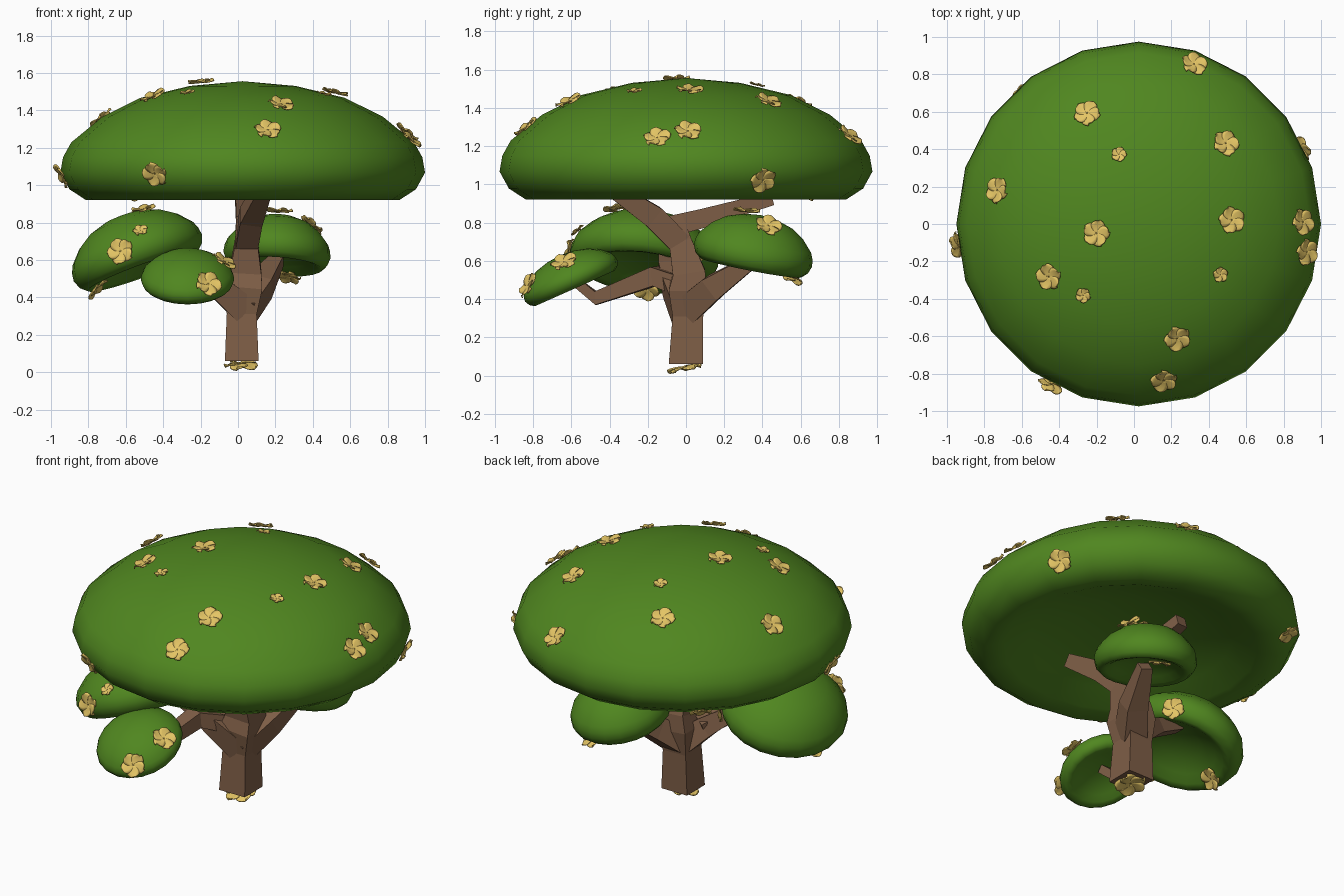
import bpy, bmesh, math
from mathutils import Vector, Matrix, Euler
from mathutils.bvhtree import BVHTree

if "Cube" in bpy.data.objects:
    bpy.data.objects.remove(bpy.data.objects["Cube"])


def material(name, rgb):
    m = bpy.data.materials.new(name)
    m.diffuse_color = (*rgb, 1)
    m.use_nodes = True
    m.node_tree.nodes["Principled BSDF"].inputs["Base Color"].default_value = m.diffuse_color
    return m


GREEN = material("leaf green", (0.08, 0.24, 0.014))
BROWN = material("bark brown", (0.21, 0.112, 0.062))
YELLOW = material("petal yellow", (0.78, 0.56, 0.13))


def make_object(name, verts, faces, mat, smooth):
    me = bpy.data.meshes.new(name)
    me.from_pydata(verts, [], faces)
    bm = bmesh.new()
    bm.from_mesh(me)
    bmesh.ops.recalc_face_normals(bm, faces=bm.faces)
    for f in bm.faces:
        f.smooth = smooth
    bm.to_mesh(me)
    bm.free()
    me.materials.append(mat)
    ob = bpy.data.objects.new(name, me)
    bpy.context.collection.objects.link(ob)
    return ob


# Leaf pads: one hollow-bottomed dome profile (radius, height) turned round 20 sides
PROFILE = [(0, .28), (.35, .24), (.6, .13), (.75, .035), (.86, 0), (.95, .09), (1, .23),
           (.985, .36), (.94, .485), (.77, .70), (.56, .86), (.29, .96), (0, 1)]
SIDES = 20


def leaf_pad(name, centre, rx, ry, height, tilt=(0, 0)):
    mat = (Matrix.Translation(centre) @ Euler((math.radians(tilt[0]), math.radians(tilt[1]), 0)).to_matrix().to_4x4()
           @ Matrix.Diagonal((rx, ry, height, 1)))
    verts = [mat @ Vector((0, 0, PROFILE[0][1] - .23)), mat @ Vector((0, 0, PROFILE[-1][1] - .23))]
    rings = PROFILE[1:-1]
    for r, z in rings:
        for i in range(SIDES):
            a = math.tau * i / SIDES
            verts.append(mat @ Vector((r * math.cos(a), r * math.sin(a), z - .23)))
    faces = []
    last = 2 + (len(rings) - 1) * SIDES
    for i in range(SIDES):
        j = (i + 1) % SIDES
        faces.append((0, 2 + j, 2 + i))
        faces.append((1, last + i, last + j))
        for k in range(len(rings) - 1):
            b = 2 + k * SIDES
            faces.append((b + i, b + j, b + SIDES + j, b + SIDES + i))
    return make_object(name, verts, faces, GREEN, True)


main = leaf_pad("main_canopy", (.025, 0, 1.067), .975, .975, .635)
left = leaf_pad("left_leaf_pad", (-.535, -.22, .61), .365, .39, .32, (-6, -20))
front = leaf_pad("front_leaf_pad", (-.27, -.60, .495), .25, .265, .19, (24, 0))
back = leaf_pad("back_leaf_pad", (.208, .35, .628), .287, .315, .28, (-11, 4))


# Trunk and branches: square section swept along (x, y, z, half width)
def limb(name, path, ref=(1, 0, 0)):
    pts = [Vector(p[:3]) for p in path]
    verts, faces = [], []
    for i, p in enumerate(pts):
        t = (pts[min(i + 1, len(pts) - 1)] - pts[max(i - 1, 0)]).normalized()
        if i == 0 and name == "trunk":
            t = Vector((0, 0, 1))
        side = Vector(ref)
        side = (side - t * side.dot(t)).normalized()
        up = t.cross(side)
        for a, b in ((-1, -1), (1, -1), (1, 1), (-1, 1)):
            verts.append(p + (side * a + up * b) * path[i][3])
    for i in range(len(pts) - 1):
        for k in range(4):
            m = (k + 1) % 4
            faces.append((4 * i + k, 4 * i + m, 4 * i + 4 + m, 4 * i + 4 + k))
    n = len(verts)
    faces += [(3, 2, 1, 0), (n - 4, n - 3, n - 2, n - 1)]
    return make_object(name, verts, faces, BROWN, False)


limb("trunk", [(.02, 0, .06, .09), (.02, .01, .31, .08), (.03, .01, .45, .10),
               (.04, .015, .54, .085), (.045, -.03, .70, .06), (.045, -.07, .82, .055)])
limb("upper_front_branch", [(.045, -.03, .69, .06), (.07, -.17, .83, .06), (.14, -.40, .985, .04)])
limb("upper_back_branch", [(.045, -.08, .78, .055), (.04, .08, .82, .05), (.02, .45, .925, .035)])
limb("back_branch", [(.02, -.01, .33, .075), (.12, .14, .46, .065), (.21, .35, .60, .035)])
limb("left_branch", [(.03, 0, .34, .075), (-.11, -.06, .46, .06), (-.25, -.10, .56, .045), (-.42, -.11, .64, .035)],
     (0, 1, 0))
limb("front_branch", [(-.08, -.03, .46, .05), (-.18, -.16, .52, .05), (-.28, -.47, .405, .035), (-.26, -.59, .50, .025)])


# Flower: five rounded, overlapping, twisted petals of unit radius
def flower_mesh():
    verts, faces = [], []
    nu, nv = 8, 4
    for k in range(5):
        rot = Matrix.Rotation(math.tau * k / 5, 3, 'Z')
        base = len(verts)
        for i in range(nu + 1):
            u = 1 - (1 - i / nu) ** 1.4
            half = .52 * math.sqrt(max(.002, math.sin(math.pi * (.05 + .95 * u ** 1.5))))
            for j in range(nv + 1):
                v = 2 * j / nv - 1
                verts.append(rot @ Vector((u, half * v, .2 * u * u + .10 * v * u - .06 * v * v * u)))
        for i in range(nu):
            for j in range(nv):
                a = base + i * (nv + 1) + j
                faces.append((a, a + nv + 1, a + nv + 2, a + 1))
    ob = make_object("flower_base", verts, faces, YELLOW, True)
    ob.modifiers.new("thickness", 'SOLIDIFY').thickness = .08
    return ob


base_flower = flower_mesh()
count = 0


def flower(pos, normal, size):
    global count
    count += 1
    ob = base_flower if count == 1 else base_flower.copy()
    if count > 1:
        bpy.context.collection.objects.link(ob)
    ob.name = f"flower_{count:02d}"
    turn = Vector(normal).to_track_quat('Z', 'Y').to_matrix().to_4x4()
    ob.matrix_world = (Matrix.Translation(pos) @ turn @ Matrix.Rotation(count * 1.3, 4, 'Z')
                       @ Matrix.Scale(size, 4))


def scatter(pad, spots):
    """Snap each (point, size) to the pad's surface."""
    me = pad.data
    tree = BVHTree.FromPolygons([v.co.copy() for v in me.vertices], [tuple(p.vertices) for p in me.polygons])
    for p, size in spots:
        loc, nor, _, _ = tree.find_nearest(Vector(p))
        flower(loc + nor * .012, nor, size)


# Flowers on the main canopy, large then small
def on_dome(x, y):
    r2 = ((x - .025) ** 2 + y * y) / .975 ** 2
    return (x, y, 1.06 + .49 * math.sqrt(max(0, 1 - r2)))


large = [(-.25, .59), (.32, .85), (.49, .43), (.52, .02), (-.73, .18), (-.20, -.05), (-.45, -.28),
         (.23, -.61), (.16, -.84), (.90, .01), (.92, -.15), (-.45, -.87)]
small = [(-.08, .37), (-.27, -.38), (.46, -.27)]
rim = [(.93, .42, 1.0), (-.98, -.12, 1.03)]
scatter(main, [(on_dome(*p), .07) for p in large] + [(on_dome(*p), .04) for p in small]
        + [(p, .07) for p in rim] + [((-.60, .70, .93), .065)])

# Flowers on the lower pads
scatter(left, [((-.62, -.57, .64), .07), ((-.52, -.56, .75), .04), ((-.51, -.37, .88), .065),
               ((-.74, -.21, .44), .07), ((-.22, .07, .62), .065)])
scatter(front, [((-.16, -.82, .47), .07), ((-.07, -.64, .60), .07)])
scatter(back, [((.22, .32, .86), .07), ((.39, .43, .78), .07), ((.27, .55, .50), .065)])

# Flower under the trunk foot
flower((.02, -.01, .05), (0, .2, -1), .09)
